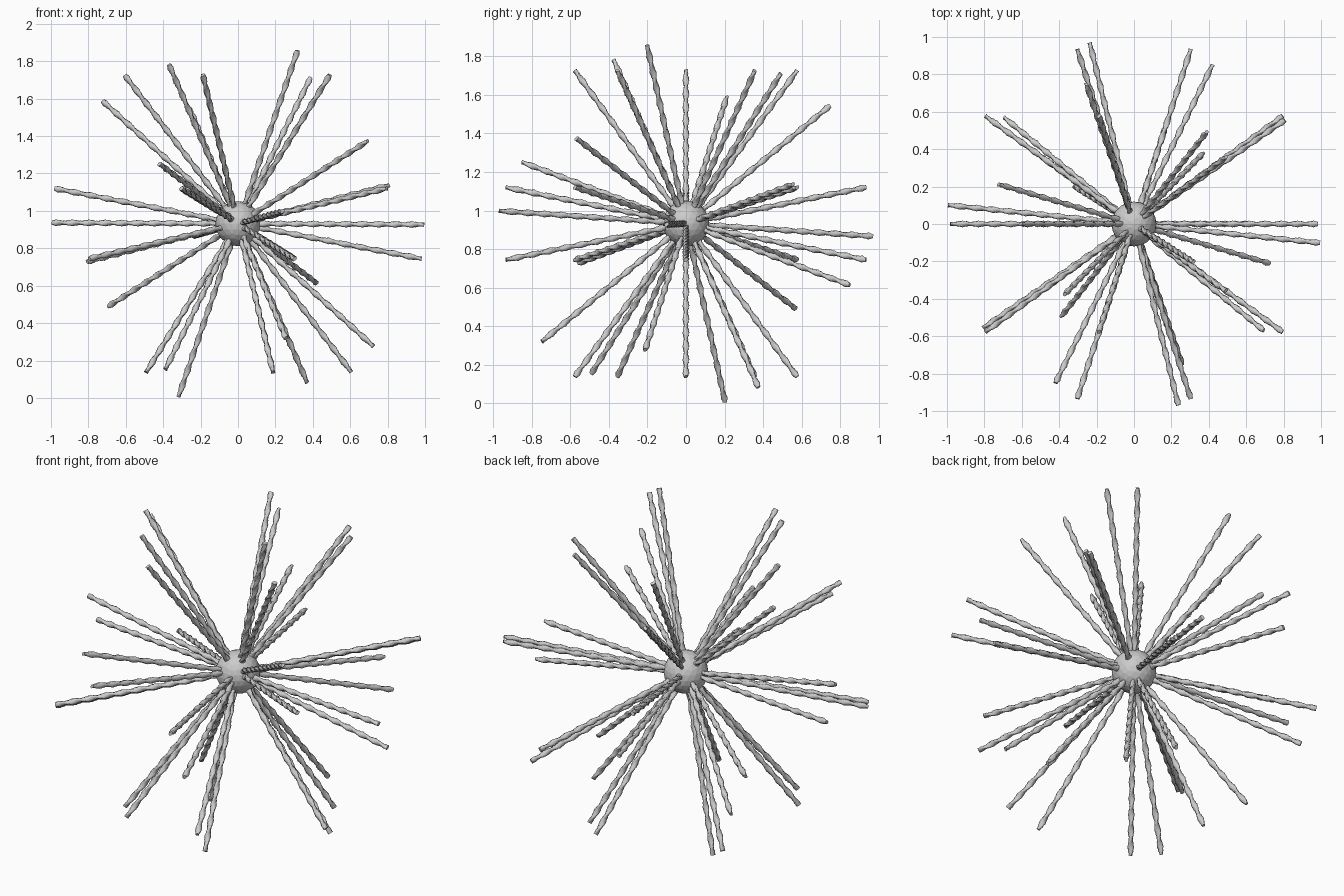
import bpy, bmesh, math
from mathutils import Vector, Matrix

if "Cube" in bpy.data.objects:
    bpy.data.objects.remove(bpy.data.objects["Cube"])

CENTRE = Vector((0, 0, 0.932))
LENGTH = 1.0

grey = bpy.data.materials.new("light grey")
grey.diffuse_color = (0.6, 0.6, 0.6, 1)
grey.use_nodes = True
grey.node_tree.nodes["Principled BSDF"].inputs["Base Color"].default_value = grey.diffuse_color


def finish(bm, name, smooth):
    bmesh.ops.recalc_face_normals(bm, faces=bm.faces)
    for f in bm.faces:
        f.smooth = smooth and len(f.verts) == 4
    me = bpy.data.meshes.new(name)
    bm.to_mesh(me)
    bm.free()
    me.materials.append(grey)
    ob = bpy.data.objects.new(name, me)
    ob.location = CENTRE
    bpy.context.collection.objects.link(ob)
    return ob


# the 20 corner directions of a dodecahedron standing on a face
def directions():
    out = []
    for r, z in ((0.607, 0.795), (0.982, 0.188)):
        for k in range(5):
            a = math.radians(36 + 72 * k)
            v = Vector((r * math.cos(a), r * math.sin(a), z)).normalized()
            out += [v, -v]
    return out


# twisted, slightly flattened rod running from the core outwards
def add_rod(bm, d, sides=8, steps=44, half_turns=11):
    side = d.orthogonal().normalized()
    up = d.cross(side)
    rings = []
    for i in range(steps + 1):
        t = i / steps
        twist = t * half_turns * math.pi
        scale = 0.8 if i in (0, steps) else 1.0
        c = d * (0.03 + (LENGTH - 0.03) * t)
        ring = []
        for k in range(sides):
            a = 2 * math.pi * k / sides
            p, q = 0.018 * scale * math.cos(a), 0.012 * scale * math.sin(a)
            x = p * math.cos(twist) - q * math.sin(twist)
            y = p * math.sin(twist) + q * math.cos(twist)
            ring.append(bm.verts.new(c + side * x + up * y))
        rings.append(ring)
    for r0, r1 in zip(rings, rings[1:]):
        for k in range(sides):
            n = (k + 1) % sides
            bm.faces.new((r0[k], r0[n], r1[n], r1[k]))
    bm.faces.new(rings[0])
    bm.faces.new(rings[-1])


# central ball
bm = bmesh.new()
bmesh.ops.create_icosphere(bm, subdivisions=3, radius=0.12)
finish(bm, "core_ball", False)

# two sets of rods, the second one tilted
tilt = Matrix.Rotation(math.radians(-16.5), 3, Vector((0.749, 0.6, 0.279)).normalized())
for name, turn in (("upright_rods", Matrix.Identity(3)), ("tilted_rods", tilt)):
    bm = bmesh.new()
    for d in directions():
        add_rod(bm, turn @ d)
    finish(bm, name, True)
